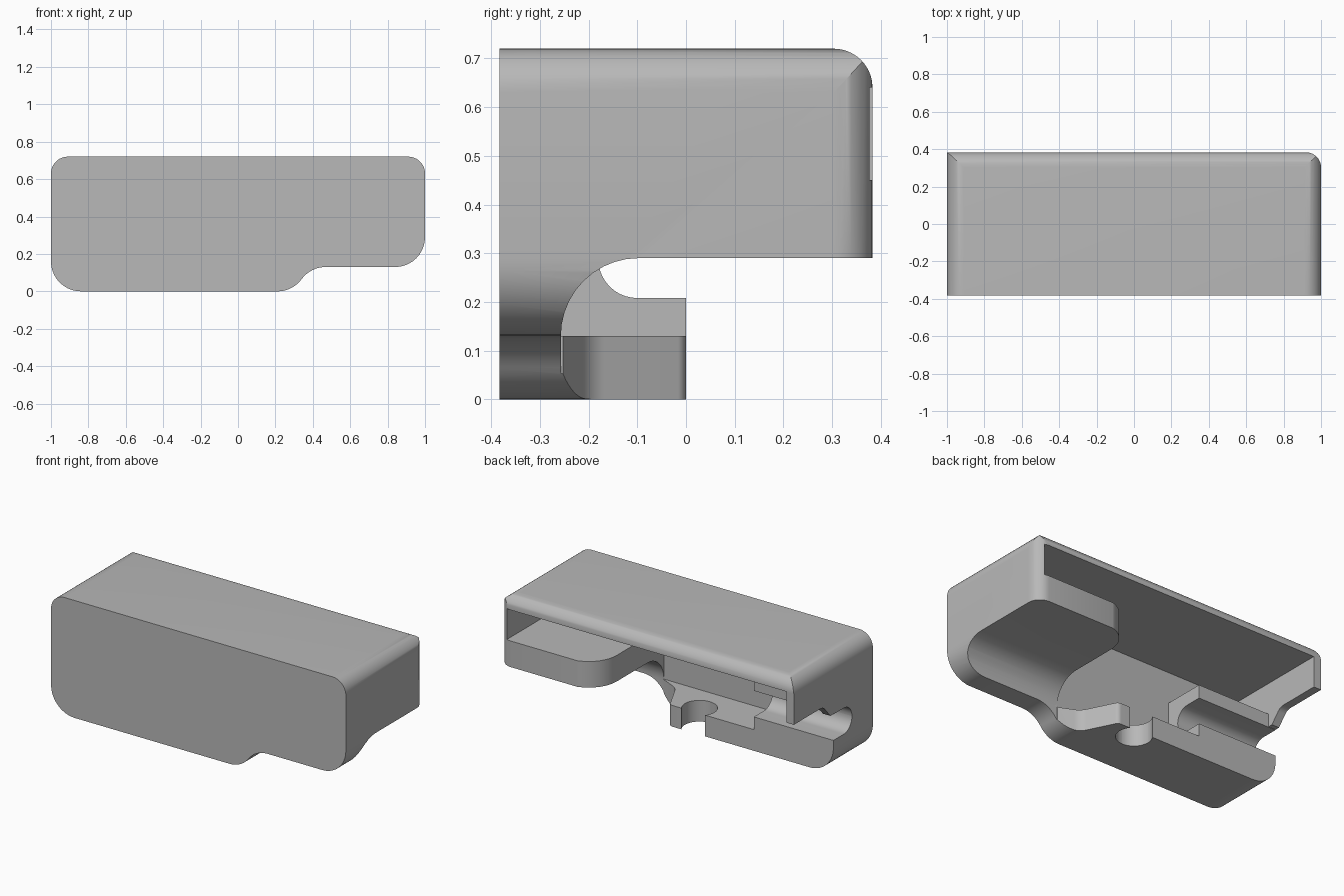
import bpy
import math
from mathutils import Vector

cube = bpy.data.objects.get("Cube")
if cube:
    bpy.data.objects.remove(cube)

grey = bpy.data.materials.new("plain grey")
grey.use_nodes = True
grey.diffuse_color = (0.48, 0.48, 0.48, 1)
grey.node_tree.nodes["Principled BSDF"].inputs["Base Color"].default_value = (0.48, 0.48, 0.48, 1)


def rounded(corners, steps=10):
    """Polygon from (u, v) or (u, v, radius) corners."""
    out = []
    n = len(corners)
    for i, c in enumerate(corners):
        p = Vector(c[:2])
        r = c[2] if len(c) > 2 else 0
        if not r:
            out.append(p)
            continue
        d1 = (Vector(corners[i - 1][:2]) - p).normalized()
        d2 = (Vector(corners[(i + 1) % n][:2]) - p).normalized()
        half = d1.angle(d2) / 2
        t = r / math.tan(half)
        centre = p + (d1 + d2).normalized() * r / math.sin(half)
        a, b = p + d1 * t - centre, p + d2 * t - centre
        sweep = math.pi - 2 * half
        for k in range(steps + 1):
            f = k / steps
            v = (a * math.sin((1 - f) * sweep) + b * math.sin(f * sweep)) / math.sin(sweep)
            out.append(centre + v)
    return out


def prism(name, corners, axis, lo, hi):
    """Extrude a rounded polygon along an axis; the polygon uses the other two axes in order."""
    pts = rounded(corners)
    place = {"x": lambda u, v, w: (w, u, v),
             "y": lambda u, v, w: (u, w, v),
             "z": lambda u, v, w: (u, v, w)}[axis]
    n = len(pts)
    verts = [place(p.x, p.y, w) for w in (lo, hi) for p in pts]
    faces = [list(range(n))[::-1], list(range(n, 2 * n))]
    faces += [(i, (i + 1) % n, n + (i + 1) % n, n + i) for i in range(n)]
    mesh = bpy.data.meshes.new(name)
    mesh.from_pydata(verts, [], faces)
    mesh.materials.append(grey)
    obj = bpy.data.objects.new(name, mesh)
    bpy.context.collection.objects.link(obj)
    # Make the normals point outward
    bpy.context.view_layer.objects.active = obj
    bpy.ops.object.select_all(action="DESELECT")
    obj.select_set(True)
    bpy.ops.object.mode_set(mode="EDIT")
    bpy.ops.mesh.select_all(action="SELECT")
    bpy.ops.mesh.normals_make_consistent(inside=False)
    bpy.ops.object.mode_set(mode="OBJECT")
    return obj


def box(u0, u1, v0, v1):
    return [(u0, v0), (u1, v0), (u1, v1), (u0, v1)]


def combine(body, cutter, operation="DIFFERENCE"):
    mod = body.modifiers.new(cutter.name, "BOOLEAN")
    mod.operation = operation
    mod.solver = "EXACT"
    mod.object = cutter
    bpy.context.view_layer.objects.active = body
    bpy.ops.object.modifier_apply(modifier=mod.name)
    bpy.data.objects.remove(cutter)


D = 0.383       # half depth
WALL = -0.257   # inner face of the front wall
SLAB = 0.33     # inner end of the floor slab
RAIL = -0.46    # inner end of the channel rail

# Body: front outline run backwards
housing = prism("housing", [(-1, 0, 0.16), (0.29, 0, 0.16), (0.39, 0.13, 0.16), (1, 0.13, 0.16),
                            (1, 0.72, 0.09), (-1, 0.72, 0.09)], "y", -D, 0.5)

# Rounded top back edge and rounded back corner
combine(housing, prism("back_round", [(-0.6, -0.5), (D, -0.5), (D, 0.72, 0.08), (-0.6, 0.72)],
                       "x", -1.2, 1.2), "INTERSECT")
combine(housing, prism("corner_round", [(-1.2, -0.6), (1, -0.6), (1, D, 0.08), (-1.2, D)],
                       "z", -0.5, 1), "INTERSECT")

cutters = [
    # Open cavity under the lid
    ("cavity", box(-0.95, 0.95, WALL, 1), "z", 0.45, 0.64),
    # Open bay between floor slab and rail, rounding the slab corner
    ("bay", [(RAIL, WALL), (SLAB, WALL), (SLAB, 0.39, 0.19), (1.2, 0.39), (1.2, 1), (RAIL, 1)],
     "z", 0.13, 0.47),
    # Arched underside below the slab
    ("arch", [(WALL, -0.5), (WALL, 0.29, 0.16), (1, 0.29), (1, -0.5)], "x", SLAB, 1.3),
    # Back edge of the bottom plate with its flared tongue
    ("plate_edge", [(SLAB + 0.01, WALL), (0.21, -0.2, 0.1), (0.11, 0, 0.03), (-1.3, 0),
                    (-1.3, 1), (SLAB + 0.01, 1)], "z", -0.5, 0.14),
    # Round notch beside the tongue
    ("notch", [(-0.05 + s * 0.1, -0.06 + t * 0.1, 0.0999)
               for s, t in ((-1, -1), (1, -1), (1, 1), (-1, 1))], "z", -0.5, 0.2),
    # Space behind the rail
    ("rail_back", box(0, 1, -0.5, 0.47), "x", -0.95, RAIL + 0.01),
    # Lower edge of the thin end wall
    ("end_wall_edge", [(0, -0.5), (0, 0.37), (0.03, 0.37), (0.1, 0.45, 0.06), (1, 0.45), (1, -0.5)],
     "x", -1.3, -0.94),
    # Round-bottomed channel along the rail
    ("channel", [(0.5, 0.208), (-0.18, 0.208, 0.0799), (-0.18, 0.368, 0.0799), (0.5, 0.368)],
     "x", -1.3, RAIL + 0.01),
]
for spec in cutters:
    combine(housing, prism(*spec))

bpy.ops.object.select_all(action="DESELECT")
housing.select_set(True)
bpy.context.view_layer.objects.active = housing
bpy.ops.object.shade_smooth_by_angle(angle=math.radians(30))
